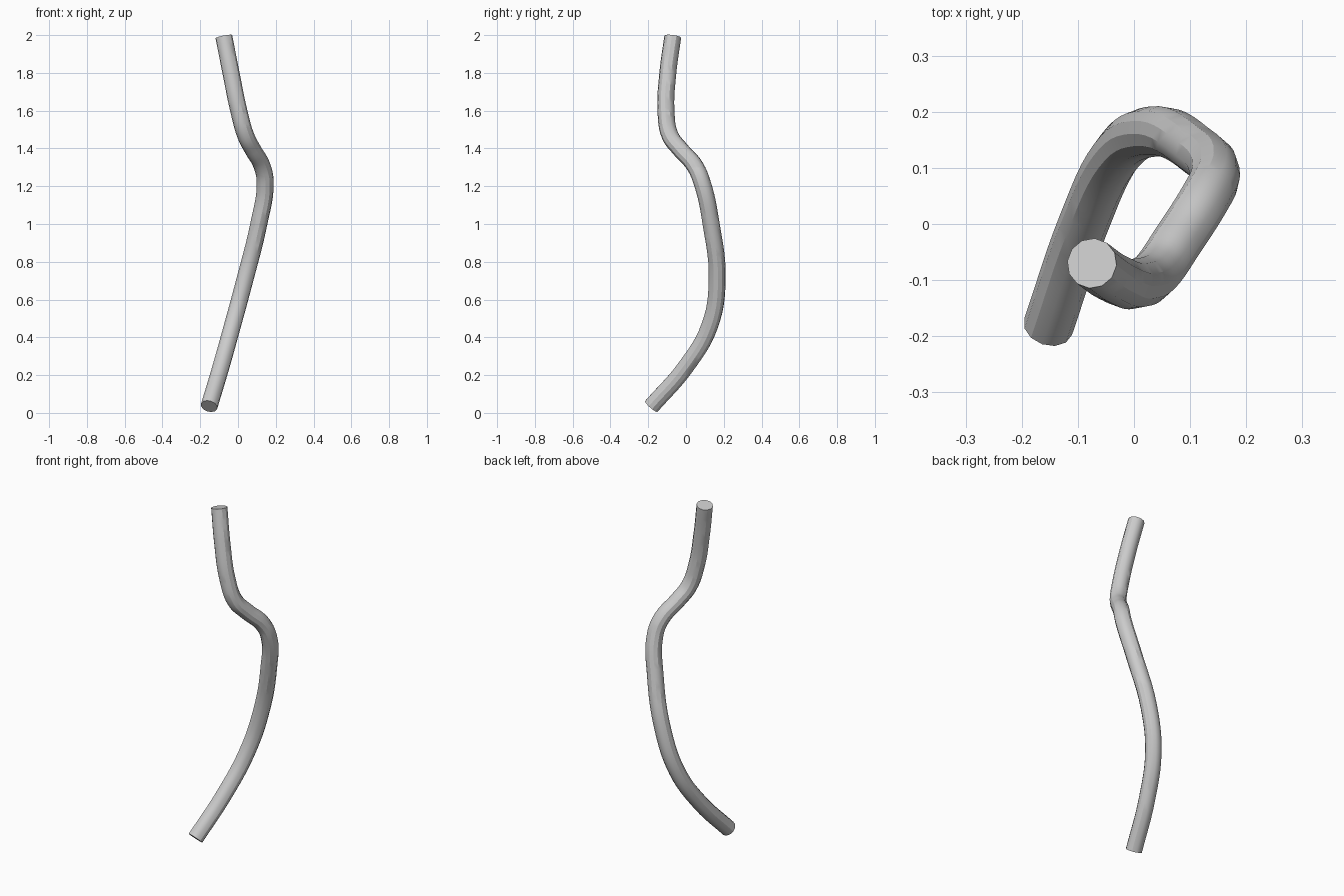
import bpy

cube = bpy.data.objects.get("Cube")
if cube:
    bpy.data.objects.remove(cube, do_unlink=True)

# Plain grey material
grey = bpy.data.materials.new("light_grey")
grey.use_nodes = True
colour = (0.6, 0.6, 0.6, 1)
grey.diffuse_color = colour
grey.node_tree.nodes["Principled BSDF"].inputs["Base Color"].default_value = colour

# Centre line of the bent tube, bottom to top
path = [
    (-0.153, -0.183, 0.035), (-0.09, 0.0, 0.245), (-0.03, 0.125, 0.46),
    (0.035, 0.165, 0.7), (0.11, 0.133, 1.0), (0.144, 0.085, 1.22),
    (0.126, 0.045, 1.31), (0.078, -0.03, 1.395), (0.04, -0.085, 1.47),
    (0.004, -0.106, 1.6), (-0.037, -0.096, 1.8), (-0.075, -0.07, 1.992),
]
curve = bpy.data.curves.new("bent_tube", "CURVE")
curve.dimensions = "3D"
curve.resolution_u = 6
curve.bevel_depth = 0.045
curve.bevel_resolution = 4
curve.use_fill_caps = True
spline = curve.splines.new("BEZIER")
spline.bezier_points.add(len(path) - 1)
for point, co in zip(spline.bezier_points, path):
    point.co = co
    point.handle_left_type = point.handle_right_type = "AUTO"
curve.materials.append(grey)

# Solid tube with smooth sides and sharp flat ends
tube = bpy.data.objects.new("bent_tube", curve)
bpy.context.collection.objects.link(tube)
bpy.ops.object.select_all(action="DESELECT")
tube.select_set(True)
bpy.context.view_layer.objects.active = tube
bpy.ops.object.convert(target="MESH")
bpy.ops.object.shade_smooth_by_angle()
